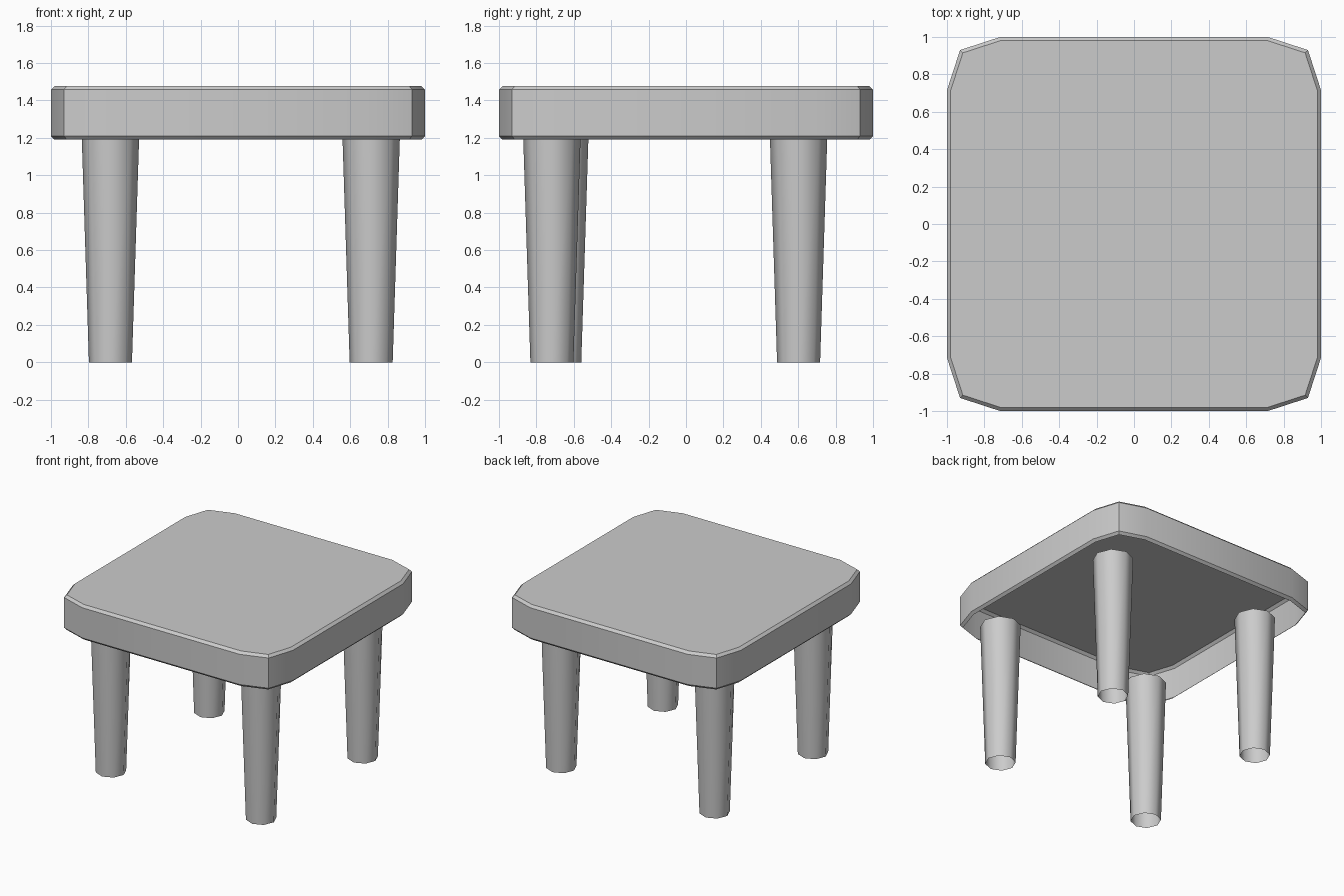
import bpy, bmesh, math
from mathutils import Vector

if "Cube" in bpy.data.objects:
    bpy.data.objects.remove(bpy.data.objects["Cube"])


def loft(name, rings, cap_top=False):
    """Skin a stack of equal-length point rings, open at the bottom."""
    bm = bmesh.new()
    loops = [[bm.verts.new(p) for p in ring] for ring in rings]
    n = len(loops[0])
    for low, high in zip(loops, loops[1:]):
        for i in range(n):
            j = (i + 1) % n
            bm.faces.new((low[i], low[j], high[j], high[i]))
    if cap_top:
        bm.faces.new(loops[-1])
    mesh = bpy.data.meshes.new(name)
    bm.to_mesh(mesh)
    bm.free()
    obj = bpy.data.objects.new(name, mesh)
    bpy.context.collection.objects.link(obj)
    bpy.ops.object.select_all(action='DESELECT')
    obj.select_set(True)
    bpy.context.view_layer.objects.active = obj
    bpy.ops.object.shade_smooth_by_angle(angle=math.radians(50 if n == 8 else 30))
    return obj


# Seat outline: one chamfered corner turned four times, with a small inset
def seat_ring(z, inset):
    corner = [(1 - inset, 0.715), (0.93 - inset * 0.75, 0.93 - inset * 0.75), (0.715, 1 - inset)]
    pts = []
    for x, y in corner * 1:
        pts.append((x, y, z))
    ring = []
    for k in range(4):
        for x, y, h in pts:
            for _ in range(k):
                x, y = -y, x
            ring.append(Vector((x, y, h)))
    return ring


# Seat: bevelled hollow slab, open underneath
loft("seat", [seat_ring(1.19, 0.02), seat_ring(1.21, 0), seat_ring(1.458, 0),
              seat_ring(1.478, 0.02)], cap_top=True)


# Legs: open tapered octagonal tubes
def leg_ring(cx, cy, z, r, sides=8):
    return [Vector((cx + r * math.cos(math.tau * i / sides),
                    cy + r * math.sin(math.tau * i / sides), z)) for i in range(sides)]


for name, x, y in (("front_left_leg", -0.682, -0.675), ("front_right_leg", 0.712, -0.717),
                   ("back_left_leg", -0.682, 0.602), ("back_right_leg", 0.712, 0.602)):
    loft(name, [leg_ring(x, y, 0, 0.115), leg_ring(x, y, 1.19, 0.153)])
